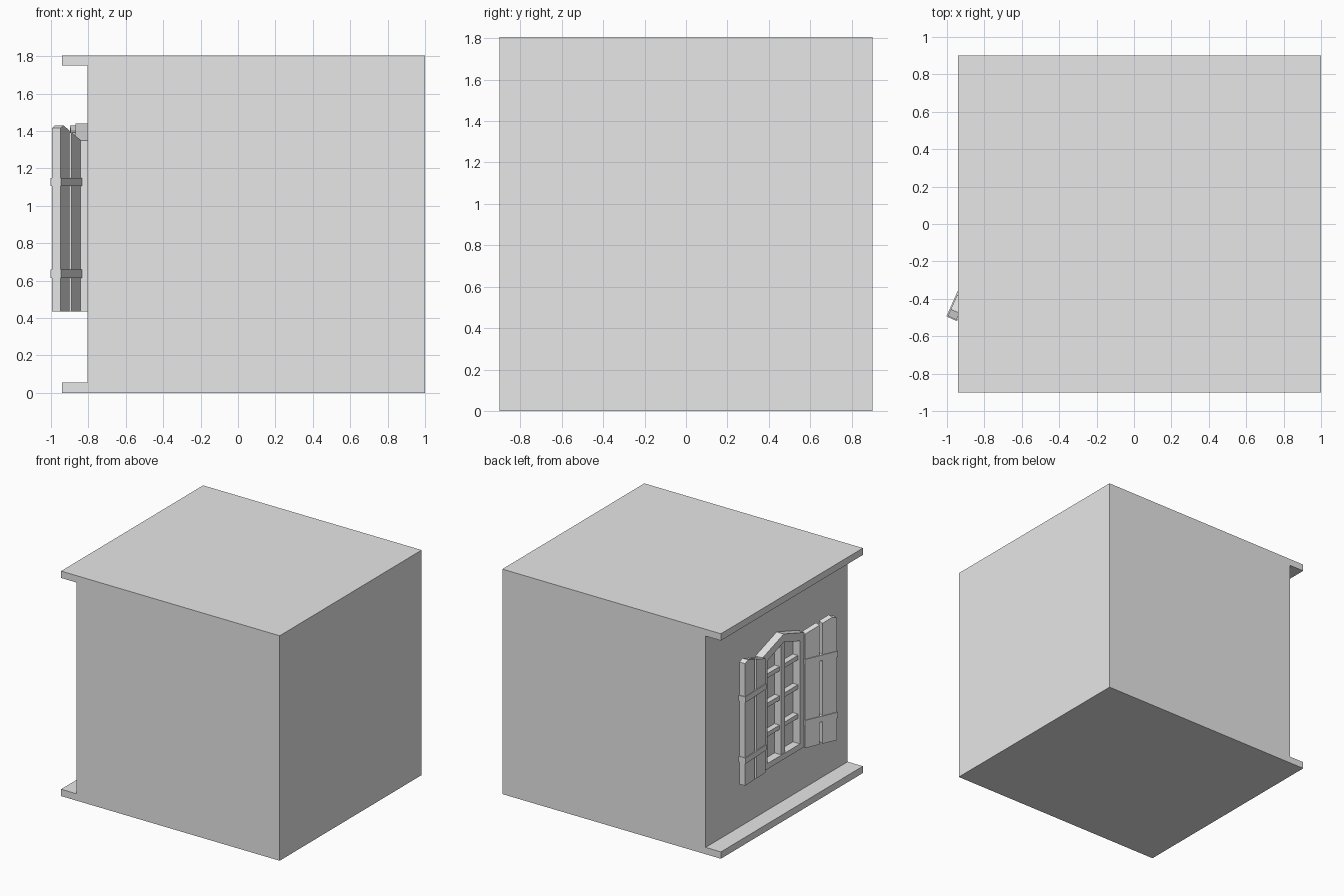
import bpy
import bmesh
from math import radians

cube = bpy.data.objects.get("Cube")
if cube:
    bpy.data.objects.remove(cube, do_unlink=True)

grey = bpy.data.materials.new("plain grey")
grey.use_nodes = True
grey.diffuse_color = (0.8, 0.8, 0.8, 1)
grey.node_tree.nodes["Principled BSDF"].inputs["Base Color"].default_value = (0.8, 0.8, 0.8, 1)


def finish(name, bm):
    bmesh.ops.recalc_face_normals(bm, faces=bm.faces)
    mesh = bpy.data.meshes.new(name)
    bm.to_mesh(mesh)
    bm.free()
    mesh.materials.append(grey)
    obj = bpy.data.objects.new(name, mesh)
    bpy.context.collection.objects.link(obj)
    return obj


def prism(name, outline, back, front, hole=None):
    """Extrude a (y, z) outline along x, with an optional matching hole."""
    bm = bmesh.new()
    outer = [bm.verts.new((back, y, z)) for y, z in outline]
    if hole:
        inner = [bm.verts.new((back, y, z)) for y, z in hole]
        n = len(outer)
        faces = [bm.faces.new((outer[i], outer[(i + 1) % n], inner[(i + 1) % n], inner[i]))
                 for i in range(n)]
    else:
        faces = [bm.faces.new(outer)]
    result = bmesh.ops.extrude_face_region(bm, geom=faces, use_keep_orig=True)
    moved = [v for v in result["geom"] if isinstance(v, bmesh.types.BMVert)]
    bmesh.ops.translate(bm, verts=moved, vec=(front - back, 0, 0))
    return finish(name, bm)


def box(name, x, y, z):
    outline = [(y[0], z[0]), (y[1], z[0]), (y[1], z[1]), (y[0], z[1])]
    return prism(name, outline, x[1], x[0])


# Wall block with overhanging floor and roof slabs
DEPTH = (-0.9, 0.9)
box("wall_block", (-0.805, 1), DEPTH, (0.055, 1.75))
box("floor_slab", (-0.94, 1), DEPTH, (0, 0.055))
box("roof_slab", (-0.94, 1), DEPTH, (1.75, 1.805))

# Window frame with a pointed head
HALF, SILL, SPRING, PEAK, RAIL = 0.27, 0.435, 1.35, 1.44, 0.065
WALL = -0.8


def pointed(half, bottom, spring, peak):
    return [(-half, bottom), (half, bottom), (half, spring), (0, peak), (-half, spring)]


prism("window_frame", pointed(HALF, SILL, SPRING, PEAK), WALL, -0.868,
      hole=pointed(HALF - RAIL, SILL + 0.045, SPRING - 0.045, PEAK - RAIL))
box("window_mullion", (-0.862, WALL), (-0.027, 0.027), (SILL + 0.02, PEAK - 0.045))
for i in range(3):
    top = 0.715 + 0.235 * i
    box(f"glazing_bar_{i + 1}", (-0.85, WALL), (-HALF + 0.04, HALF - 0.04), (top - 0.035, top))


# Shutters: two planks held by two wrapped straps, swung from the frame sides
def shutter(label, side, angle):
    inner_end, outer_start, crown = 0.122, 0.147, 0.23
    slope = 0.35

    def head(s):
        return SPRING + slope * s

    planks = {
        "inner_plank": [(0, SILL), (inner_end, SILL), (inner_end, head(inner_end)), (0, SPRING)],
        "outer_plank": [(outer_start, SILL), (HALF, SILL), (HALF, 1.415),
                        (crown, head(crown)), (outer_start, head(outer_start))],
    }
    parts = [prism(f"{label}_shutter_{name}", [(side * s, z) for s, z in outline], 0, -0.05)
             for name, outline in planks.items()]
    ends = sorted((side * -0.004, side * (HALF + 0.005)))
    for name, z in (("lower", 0.615), ("upper", 1.105)):
        parts.append(box(f"{label}_shutter_{name}_strap", (-0.056, 0.006), ends, (z, z + 0.045)))
    for part in parts:
        part.location = (-0.84, side * 0.266, 0)
        part.rotation_euler.z = radians(side * angle)


shutter("right", -1, 24)
shutter("left", 1, 2)
